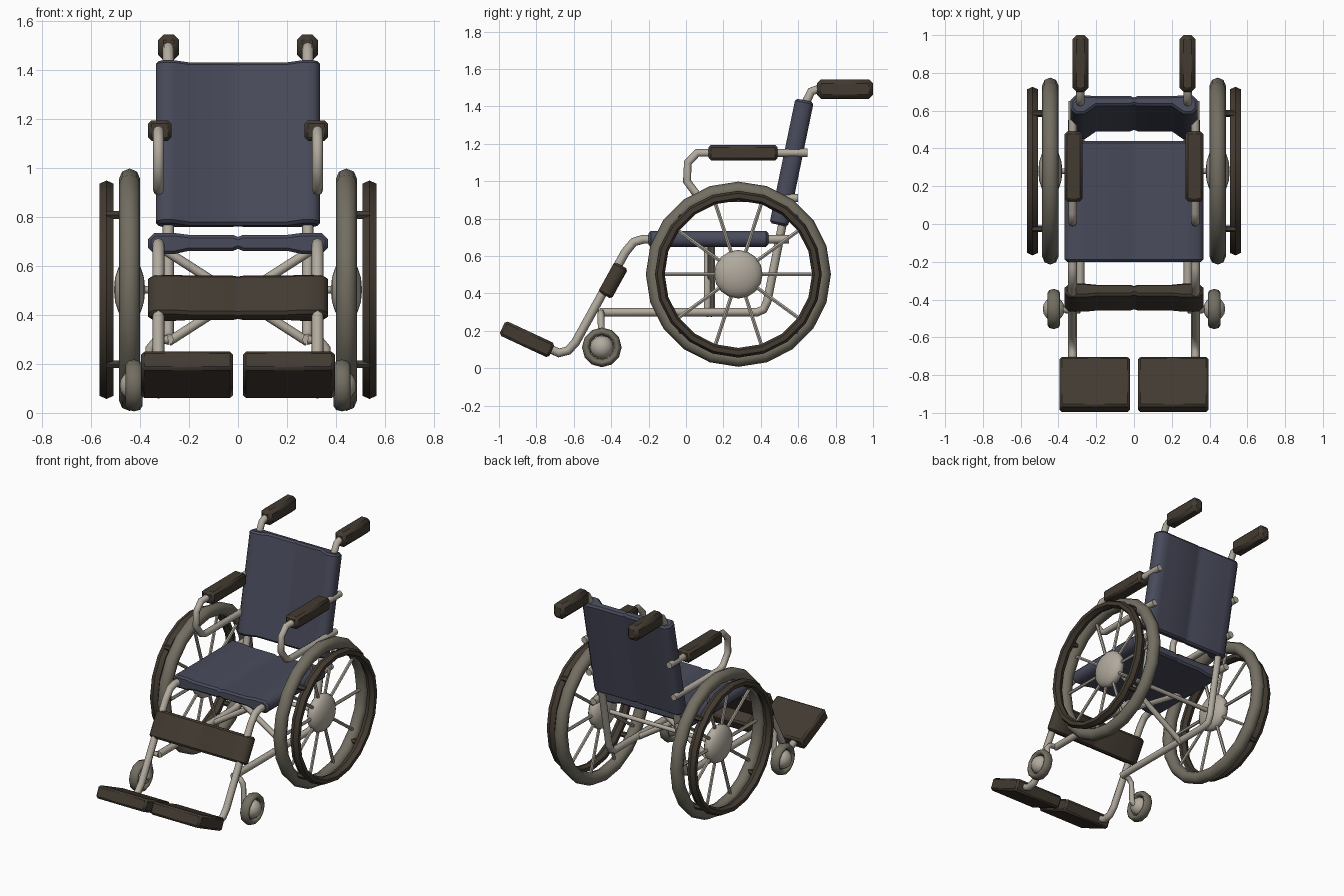
import bpy, bmesh, math
from mathutils import Vector

if "Cube" in bpy.data.objects:
    bpy.data.objects.remove(bpy.data.objects["Cube"])


def material(name, rgb):
    m = bpy.data.materials.new(name)
    m.diffuse_color = (*rgb, 1)
    m.use_nodes = True
    m.node_tree.nodes["Principled BSDF"].inputs["Base Color"].default_value = m.diffuse_color
    return m


METAL = material("pale metal", (0.44, 0.40, 0.34))
TYRE = material("grey rubber", (0.17, 0.155, 0.12))
DARK = material("dark brown padding", (0.055, 0.043, 0.031))
CLOTH = material("navy cloth", (0.066, 0.070, 0.105))


def finish(ob, name, mat, angle=40):
    ob.name = name
    ob.data.materials.clear()
    ob.data.materials.append(mat)
    bpy.ops.object.select_all(action='DESELECT')
    ob.select_set(True)
    bpy.context.view_layer.objects.active = ob
    bpy.ops.object.shade_smooth_by_angle(angle=math.radians(angle))
    return ob


def tube(name, paths, radius, mat, res=2):
    """Round tubes swept along one or more point paths."""
    cu = bpy.data.curves.new(name, 'CURVE')
    cu.dimensions = '3D'
    cu.bevel_depth = radius
    cu.bevel_resolution = res
    cu.use_fill_caps = True
    for path in paths:
        sp = cu.splines.new('POLY')
        sp.points.add(len(path) - 1)
        for p, co in zip(sp.points, path):
            p.co = (*co, 1)
    ob = bpy.data.objects.new(name, cu)
    bpy.context.collection.objects.link(ob)
    bpy.ops.object.select_all(action='DESELECT')
    ob.select_set(True)
    bpy.context.view_layer.objects.active = ob
    bpy.ops.object.convert(target='MESH')
    return finish(bpy.context.view_layer.objects.active, name, mat, 50)


def bevel(ob, width):
    b = ob.modifiers.new("bevel", 'BEVEL')
    b.width = width
    b.segments = 1
    b.limit_method = 'ANGLE'
    b.angle_limit = math.radians(60)


def pad(name, loc, size, mat, width, tilt=0):
    """Bevelled box."""
    bpy.ops.mesh.primitive_cube_add(size=1, location=loc)
    ob = bpy.context.object
    for v in ob.data.vertices:
        v.co = [c * s for c, s in zip(v.co, size)]
    ob.rotation_euler.x = tilt
    finish(ob, name, mat, 20)
    bevel(ob, width)
    return ob


def sling(name, loc, tilt, length, w, t, top, bottom, mat):
    """Cloth panel: thick sleeves at both sides, thinner middle with a centre crease."""
    half = [(0.02, top), (0.20, top), (0.26, t), (w - 0.025, t), (w, t - 0.025),
            (w, -t + 0.025), (w - 0.025, -t), (0.26, -t), (0.20, -bottom), (0.02, -bottom)]
    prof = [(0, top - 0.008)] + half + [(0, -bottom + 0.008)]
    prof += [(-x, z) for x, z in reversed(half)]
    bm = bmesh.new()
    face = bm.faces.new([bm.verts.new((x, -length / 2, z)) for x, z in prof])
    ext = bmesh.ops.extrude_face_region(bm, geom=[face])
    bmesh.ops.translate(bm, vec=(0, length, 0),
                        verts=[g for g in ext['geom'] if isinstance(g, bmesh.types.BMVert)])
    bmesh.ops.recalc_face_normals(bm, faces=bm.faces)
    me = bpy.data.meshes.new(name)
    bm.to_mesh(me)
    bm.free()
    ob = bpy.data.objects.new(name, me)
    bpy.context.collection.objects.link(ob)
    ob.location = loc
    ob.rotation_euler.x = tilt
    finish(ob, name, mat, 50)
    bevel(ob, 0.012)


def ring(name, loc, major, minor, width, mat, segs, sides):
    """Wheel ring around the x axis; width is half its thickness in x."""
    bpy.ops.mesh.primitive_torus_add(location=loc, rotation=(0, math.pi / 2, 0),
                                     major_segments=segs, minor_segments=sides,
                                     major_radius=major, minor_radius=minor)
    ob = bpy.context.object
    ob.scale.z = width / minor
    return finish(ob, name, mat, 50)


def hub(name, loc, radius, width):
    bpy.ops.mesh.primitive_uv_sphere_add(segments=16, ring_count=8, radius=1, location=loc,
                                         rotation=(0, math.pi / 2, 0))
    ob = bpy.context.object
    ob.scale = (radius, radius, width)
    return finish(ob, name, METAL, 50)


def spokes(name, loc, count, length, radius):
    c = Vector(loc)
    ends = [c + Vector((0, math.cos(a), math.sin(a))) * length
            for a in (2 * math.pi * i / count for i in range(count))]
    tube(name, [(c, e) for e in ends], radius, METAL, 1)


# cloth seat, backrest and calf strap
sling("seat", (0, 0.12, 0.692), 0, 0.64, 0.367, 0.043, 0.035, 0.030, CLOTH)
sling("backrest", (0, 0.565, 1.10), math.radians(78.3), 0.68, 0.335, 0.05, 0.008, 0.047, CLOTH)
sling("calf_strap", (0, -0.39, 0.47), math.radians(61), 0.183, 0.367, 0.041, 0.034, 0.034, DARK)

for s, side in ((-1, "left"), (1, "right")):
    def path(x, pts):
        return [(s * x, y, z) for y, z in pts]

    # seat rail running down to the footrest
    tube("seat_rail_" + side, [path(0.325, [
        (0.55, 0.69), (-0.23, 0.69), (-0.28, 0.675), (-0.325, 0.62), (-0.59, 0.14),
        (-0.63, 0.095), (-0.68, 0.082), (-0.78, 0.13)])], 0.024, METAL)
    # lower rail rising into the back post and push handle
    tube("back_post_" + side, [path(0.285, [
        (-0.46, 0.30), (0.38, 0.30), (0.415, 0.315), (0.435, 0.36), (0.645, 1.43),
        (0.67, 1.48), (0.72, 1.497), (0.80, 1.497)])], 0.023, METAL)
    pad("push_handle_" + side, (s * 0.283, 0.85, 1.493), (0.086, 0.30, 0.104), DARK, 0.022)
    # armrest
    tube("armrest_tube_" + side, [path(0.325, [
        (0.65, 1.152), (0.06, 1.152), (0.01, 1.10), (0.005, 1.0), (0.06, 0.925),
        (0.10, 0.91), (0.60, 0.91)])], 0.022, METAL)
    pad("armrest_pad_" + side, (s * 0.32, 0.305, 1.153), (0.095, 0.37, 0.084), DARK, 0.014)
    # footplate
    pad("footplate_" + side, (s * 0.208, -0.85, 0.155), (0.375, 0.292, 0.085), DARK, 0.013,
        math.radians(-25))
    # cross brace
    tube("cross_brace_" + side, [[(-s * 0.285, 0.125 + s * 0.01, 0.29),
                                  (s * 0.30, 0.125 + s * 0.01, 0.665)]], 0.019, METAL)
    # large wheel
    c = (s * 0.443, 0.28, 0.503)
    ring("rear_tyre_" + side, c, 0.453, 0.042, 0.043, TYRE, 20, 8)
    hub("rear_hub_" + side, c, 0.13, 0.064)
    spokes("rear_spokes_" + side, c, 10, 0.44, 0.011)
    # hand rim and its brackets
    ring("hand_rim_" + side, (s * 0.537, 0.28, 0.503), 0.42, 0.026, 0.034, DARK, 20, 6)
    tube("hand_rim_brackets_" + side, [
        [(s * 0.45, 0.28 + a * 0.305, 0.503 + b * 0.305), (s * 0.54, 0.28 + a * 0.305, 0.503 + b * 0.305)]
        for a in (-1, 1) for b in (-1, 1)], 0.018, DARK, 1)
    # caster wheel and stem
    c = (s * 0.425, -0.45, 0.112)
    ring("caster_tyre_" + side, c, 0.085, 0.021, 0.034, TYRE, 12, 8)
    hub("caster_hub_" + side, c, 0.063, 0.058)
    spokes("caster_spokes_" + side, c, 8, 0.08, 0.008)
    tube("caster_stem_" + side, [[(s * 0.285, -0.455, 0.30), (s * 0.335, -0.455, 0.295),
                                  (s * 0.36, -0.455, 0.265), (s * 0.36, -0.45, 0.13),
                                  (s * 0.375, -0.45, 0.112), (s * 0.43, -0.45, 0.112)]],
         0.018, METAL)

# axle between the large wheels
tube("axle", [[(-0.44, 0.28, 0.503), (0.44, 0.28, 0.503)]], 0.015, METAL)
